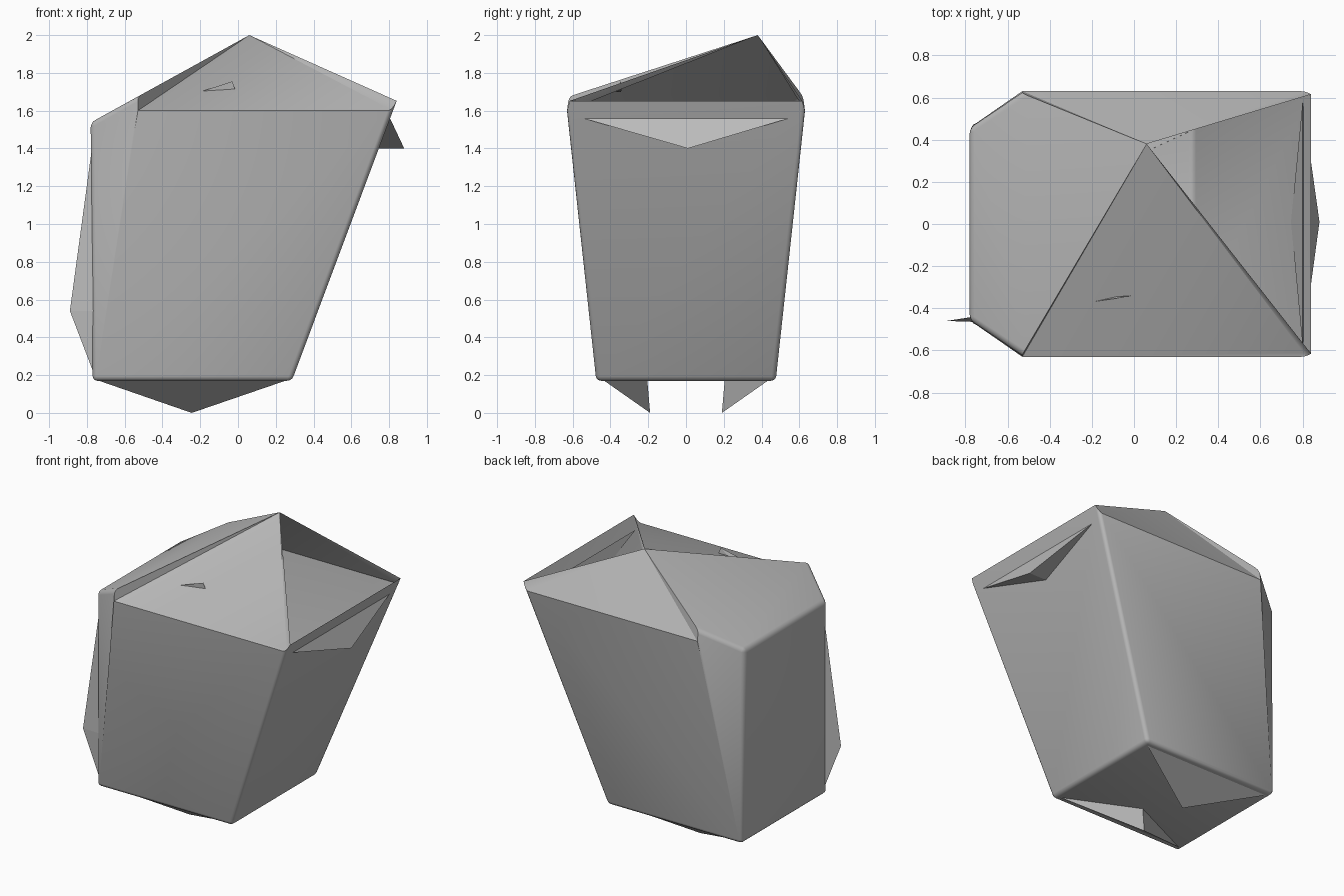
import bpy, bmesh, math

cube = bpy.data.objects.get("Cube")
if cube:
    bpy.data.objects.remove(cube, do_unlink=True)

stone = bpy.data.materials.new("stone grey")
stone.use_nodes = True
GREY = (0.5, 0.5, 0.5, 1)
stone.diffuse_color = GREY
stone.node_tree.nodes["Principled BSDF"].inputs["Base Color"].default_value = GREY


def add_object(name, bm):
    bmesh.ops.recalc_face_normals(bm, faces=bm.faces)
    mesh = bpy.data.meshes.new(name)
    bm.to_mesh(mesh)
    bm.free()
    mesh.materials.append(stone)
    obj = bpy.data.objects.new(name, mesh)
    bpy.context.collection.objects.link(obj)
    return obj


def shard(name, *points):
    """Thin four-cornered splinter half sunk into the body."""
    bm = bmesh.new()
    v = [bm.verts.new(p) for p in points]
    for skip in range(4):
        bm.faces.new([v[i] for i in range(4) if i != skip])
    return add_object(name, bm)


# Body: half outline on the front side, mirrored to the back, sharing one peak
HALF = {
    "foot_l": (-0.77, -0.475, 0.17),
    "foot_r": (0.285, -0.475, 0.17),
    "brow_l": (-0.53, -0.63, 1.60),
    "brow_r": (0.82, -0.63, 1.60),
    "rim_l": (-0.53, -0.62, 1.675),
    "rim_r": (0.84, -0.615, 1.652),
    "side": (-0.78, -0.455, 1.537),
}
bm = bmesh.new()
front = {k: bm.verts.new(p) for k, p in HALF.items()}
back = {k: bm.verts.new((x, -y, z)) for k, (x, y, z) in HALF.items()}
peak = bm.verts.new((0.06, 0.38, 2.0))

for h in (front, back):
    bm.faces.new([h[k] for k in ("foot_l", "foot_r", "brow_r", "brow_l")])
    bm.faces.new([h[k] for k in ("foot_l", "brow_l", "rim_l", "side")])
    bm.faces.new([h["brow_l"], h["brow_r"], peak])
    bm.faces.new([h["brow_l"], peak, h["rim_l"]])
    bm.faces.new([h["brow_r"], h["rim_r"], peak])


def bridge(keys, top=()):
    bm.faces.new([front[k] for k in keys] + list(top) + [back[k] for k in reversed(keys)])


bridge(("foot_l", "foot_r"))
bridge(("foot_l", "side"))
bridge(("foot_r", "brow_r", "rim_r"))
bridge(("side", "rim_l"), (peak,))

# Round the worn edges, keep the facets around the peak crisp
rounded = []
for h, o in ((front, back), (back, front)):
    pairs = [("foot_l", "foot_r"), ("foot_l", "side"), ("foot_r", "brow_r"), ("side", "rim_l")]
    rounded += [bm.edges.get((h[a], h[b])) for a, b in pairs]
rounded += [bm.edges.get((front[k], back[k])) for k in ("foot_l", "foot_r", "side", "rim_r")]
bmesh.ops.recalc_face_normals(bm, faces=bm.faces)
bmesh.ops.bevel(bm, geom=rounded, offset=0.025, offset_type='OFFSET',
                segments=3, profile=0.5, affect='EDGES', clamp_overlap=False)
body = add_object("rock_body", bm)
bpy.context.view_layer.objects.active = body
body.select_set(True)
bpy.ops.object.shade_smooth_by_angle(angle=math.radians(30))
body.select_set(False)

# Splinters around the body
shard("right_splinter", (0.80, -0.58, 1.57), (0.80, 0.58, 1.57), (0.88, 0.01, 1.40), (0.745, 0.01, 1.40))
shard("left_splinter", (-0.76, -0.44, 1.50), (-0.76, -0.45, 0.20), (-0.89, -0.46, 0.54), (-0.74, -0.465, 0.54))
for side, s in (("front", -1), ("back", 1)):
    shard(side + "_foot_splinter", (-0.75, s * 0.44, 0.175), (0.265, s * 0.44, 0.175),
          (-0.245, s * 0.19, 0.0), (-0.245, s * 0.205, 0.175))
shard("top_chip", (-0.20, -0.37, 1.70), (-0.03, -0.345, 1.755), (-0.015, -0.34, 1.712), (-0.10, -0.345, 1.70))
